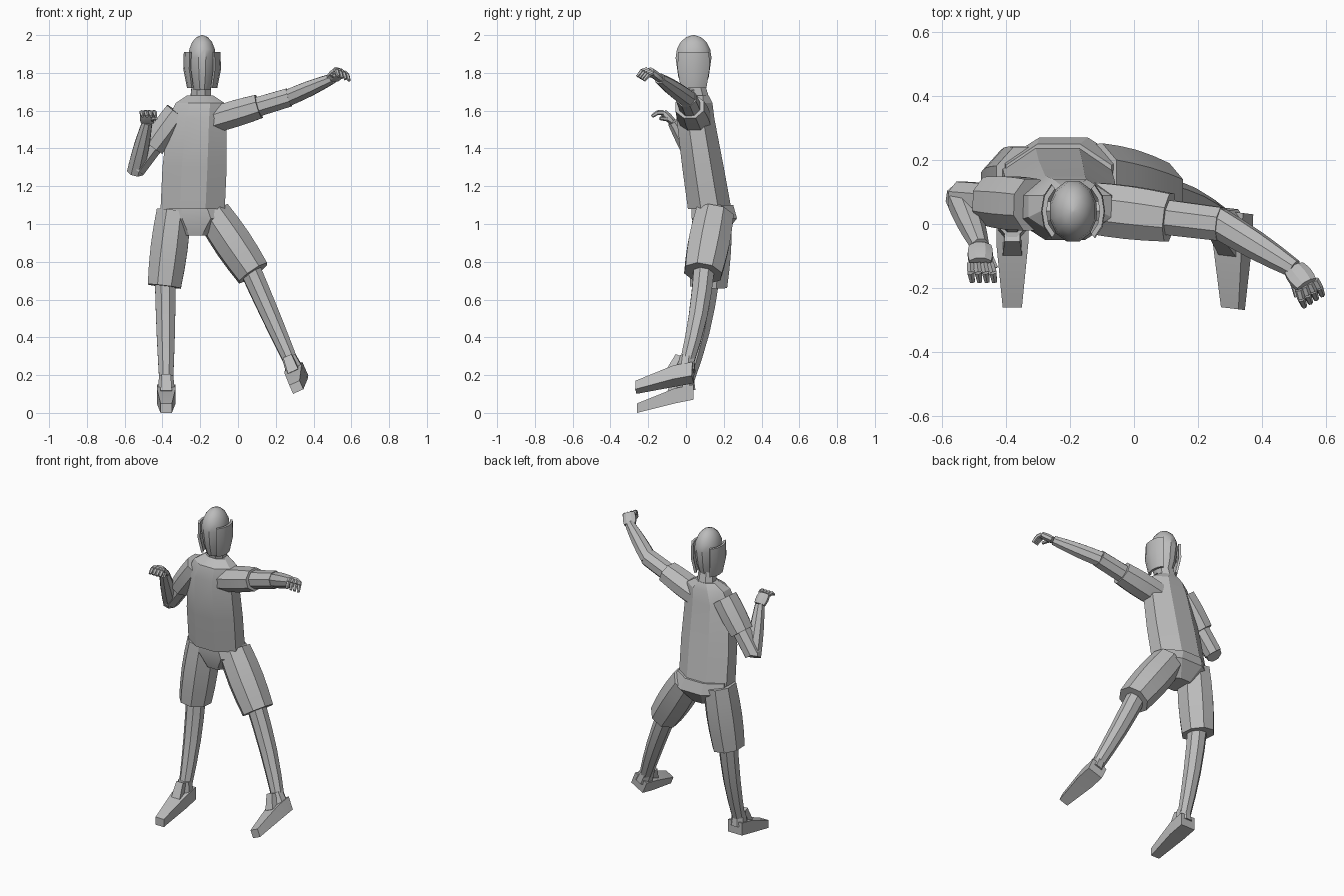
import bpy, bmesh
from math import cos, sin, pi, radians
from mathutils import Vector, Matrix

if "Cube" in bpy.data.objects:
    bpy.data.objects.remove(bpy.data.objects["Cube"])

shade = .5
grey = bpy.data.materials.new("plain grey")
grey.use_nodes = True
grey.diffuse_color = (shade, shade, shade, 1)
grey.node_tree.nodes["Principled BSDF"].inputs["Base Color"].default_value = grey.diffuse_color

ALONG_X, ALONG_Y, UP = Vector((1, 0, 0)), Vector((0, 1, 0)), Vector((0, 0, 1))


def loft(name, rings, smooth=25):
    """Skin a list of equal point rings and cap both ends."""
    bm = bmesh.new()
    loops = [[bm.verts.new(point) for point in ring] for ring in rings]
    count = len(loops[0])
    for lower, upper in zip(loops, loops[1:]):
        for i in range(count):
            j = (i + 1) % count
            bm.faces.new((lower[i], lower[j], upper[j], upper[i]))
    bm.faces.new(loops[0])
    bm.faces.new(loops[-1])
    bmesh.ops.recalc_face_normals(bm, faces=bm.faces)
    mesh = bpy.data.meshes.new(name)
    bm.to_mesh(mesh)
    bm.free()
    mesh.materials.append(grey)
    part = bpy.data.objects.new(name, mesh)
    bpy.context.collection.objects.link(part)
    bpy.ops.object.select_all(action="DESELECT")
    part.select_set(True)
    bpy.context.view_layer.objects.active = part
    bpy.ops.object.shade_smooth_by_angle(angle=radians(smooth))
    return part


def polygon(center, across, other, width, depth, sides):
    """Flat-fronted polygon ring with the given half sizes."""
    grow = 1 / cos(pi / sides)
    angles = [(i + .5) * 2 * pi / sides for i in range(sides)]
    return [center + (across * cos(a) * width + other * sin(a) * depth) * grow for a in angles]


def bone(name, start, end, width, depth, taper=1, swell=0, bow=0, ref=ALONG_X, sides=8):
    """Limb segment whose radius tapers and swells along its length."""
    axis = (end - start).normalized()
    across = (ref - axis * ref.dot(axis)).normalized()
    other = axis.cross(across)
    rings = []
    steps = 4 if swell or bow else 1
    for i in range(steps + 1):
        t = i / steps
        hump = sin(pi * t)
        size = 1 + (taper - 1) * t + swell * hump
        center = start.lerp(end, t) + ALONG_Y * bow * hump
        rings.append(polygon(center, across, other, width * size, depth * size, sides))
    return loft(name, rings)


def body_ring(z, left, right, front, back):
    """Bevelled rectangle at one height."""
    center = Vector(((left + right) / 2, (front + back) / 2, z))
    width, depth = (right - left) / 2, (back - front) / 2
    corners = []
    for sx, sy in ((-1, -1), (1, -1), (1, 1), (-1, 1)):
        long_x = center + Vector((sx * width * .4, sy * depth, 0))
        long_y = center + Vector((sx * width, sy * depth * .4, 0))
        corners += [long_x, long_y] if sx == sy else [long_y, long_x]
    # keep the points in one turning direction
    corners.sort(key=lambda p: (p - center).xy.angle_signed(Vector((1, 0))))
    return corners


# Shirt and the seat of the shorts
loft("shirt_body", [
    body_ring(1.08, -.41, -.07, .01, .24),
    body_ring(1.3, -.4, -.06, -.02, .2),
    body_ring(1.56, -.37, -.06, -.05, .15),
    body_ring(1.64, -.33, -.07, -.03, .14),
    body_ring(1.68, -.27, -.13, .02, .12)])
loft("shorts_seat", [
    body_ring(.94, -.31, -.14, .06, .2),
    body_ring(1.03, -.41, -.03, .03, .27),
    body_ring(1.1, -.4, -.07, .03, .25)])


def shoe(side, matrix):
    """Wedge shoe pointing along -y, with an ankle cuff and a tongue."""
    sections = []
    for y, sole, top, width in ((-.26, 0, .05, .03), (-.06, .05, .13, .05), (.04, .07, .15, .05)):
        sections.append([Vector(p) for p in (
            (-width, y, sole), (width, y, sole), (width, y, top), (-width, y, top))])
    ankle = UP * .2
    for part in (
            loft(side + "_shoe", sections),
            bone(side + "_shoe_cuff", UP * .12, ankle, .046, .05, taper=.8),
            bone(side + "_shoe_tongue", UP * .11 - ALONG_Y * .08, ankle - ALONG_Y * .04,
                 .03, .02, taper=.8, sides=4)):
        part.data.transform(matrix)


def leg(side, hip, knee, ankle, lean, turn):
    hip, knee, ankle = Vector(hip), Vector(knee), Vector(ankle)
    bone(side + "_shorts_leg", hip, knee, .09, .1, taper=.98, swell=.1)
    bone(side + "_lower_leg", knee.lerp(hip, .1), ankle, .055, .055, taper=.65, swell=.06, bow=.015)
    turned = Matrix.Rotation(radians(turn), 4, "Z") @ Matrix.Rotation(radians(lean), 4, "Y")
    shoe(side, Matrix.Translation(ankle) @ turned @ Matrix.Translation(UP * -.15))


def hand(side, wrist, knuckle, tip, spread, thumb):
    """Palm, four bent fingers and a thumb; spread runs across the knuckles."""
    bone(side + "_palm", wrist, knuckle, .034, .019, swell=.15, ref=spread)
    bend = knuckle.lerp(tip, .5) + UP * .01
    for i in range(4):
        shift = spread * (i - 1.5) * .023
        bone(f"{side}_finger_{i + 1}_base", knuckle + shift * .9, bend + shift, .011, .011,
             ref=spread, sides=6)
        bone(f"{side}_finger_{i + 1}_tip", bend + shift, tip + shift, .011, .011,
             taper=.7, ref=spread, sides=6)
    root = wrist.lerp(knuckle, .3) + spread * thumb * .02
    end = knuckle.lerp(tip, .3) + spread * thumb * .045 - UP * .025
    bone(side + "_thumb", root, end, .013, .013, taper=.6, ref=spread, sides=6)


def arm(side, shoulder, elbow, wrist, knuckle, tip, spread, thumb):
    shoulder, elbow, wrist = Vector(shoulder), Vector(elbow), Vector(wrist)
    hem = shoulder.lerp(elbow, .6)
    bone(side + "_sleeve", shoulder, hem, .08, .068, taper=.94, swell=.06, ref=ALONG_Y)
    bone(side + "_upper_arm", shoulder.lerp(elbow, .5), elbow, .055, .052, taper=.95, ref=ALONG_Y)
    # the forearm starts a little behind the joint so the elbow stays closed
    bone(side + "_forearm", elbow.lerp(wrist, -.05), wrist, .046, .044, taper=.6, swell=.12,
         ref=ALONG_Y)
    hand(side, wrist, Vector(knuckle), Vector(tip), Vector(spread).normalized(), thumb)


# Limbs, posed by their joints
leg("right", hip=(-.34, .14, 1.07), knee=(-.39, .12, .67), ankle=(-.38, 0, .15), lean=0, turn=0)
leg("left", hip=(-.13, .15, 1.05), knee=(.08, .09, .74), ankle=(.29, 0, .25), lean=-24, turn=-7)
arm("right", shoulder=(-.32, .06, 1.59), elbow=(-.54, .08, 1.29), wrist=(-.48, -.07, 1.54),
    knuckle=(-.48, -.12, 1.59), tip=(-.47, -.18, 1.57), spread=(1, 0, 0), thumb=1)
arm("left", shoulder=(-.13, .05, 1.55), elbow=(.27, 0, 1.67), wrist=(.5, -.14, 1.77),
    knuckle=(.54, -.19, 1.81), tip=(.56, -.24, 1.77), spread=(.8, .5, -.3), thumb=-1)

# Neck, and a head with a tapering jaw under a domed crown
middle = Vector((-.19, .04, 0))
bone("neck", Vector((-.2, .08, 1.63)), middle + UP * 1.8, .056, .05, taper=.85)
levels = [(1.71, .6), (1.78, .85)]
levels += [(1.88 + .12 * sin(i * .38), cos(i * .38)) for i in range(5)]
loft("head", [polygon(middle + UP * z, ALONG_X, ALONG_Y, .073 * size, .095 * size, 12)
              for z, size in levels], smooth=35)

# Curved plates standing off both sides of the head
for side, sign in (("left", 1), ("right", -1)):
    outline = [(.08, 1.72), (.1, 1.82), (.097, 1.91)]
    outline += [(reach - .014, z) for reach, z in reversed(outline)]
    sections = []
    for step in range(-2, 3):
        angle = radians(step * 29)
        sections.append([middle + Vector((sign * reach * cos(angle) ** .6, reach * sin(angle), z))
                         for reach, z in outline])
    loft(side + "_head_plate", sections)
    hinge = middle + UP * 1.84
    bone(side + "_plate_hinge", hinge, hinge + ALONG_X * sign * .09, .03, .03,
         ref=ALONG_Y, sides=6)
